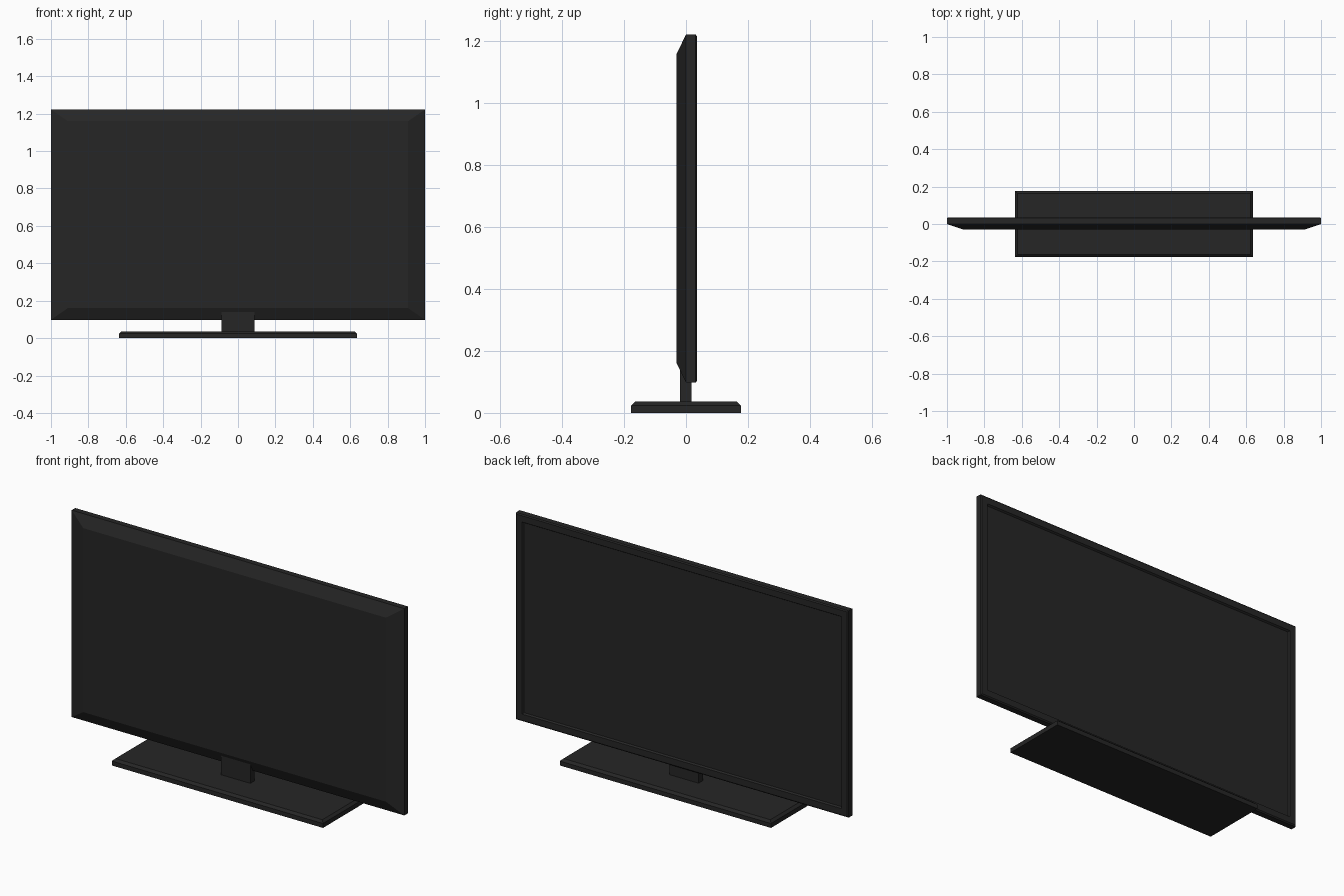
import bpy, bmesh

if "Cube" in bpy.data.objects:
    bpy.data.objects.remove(bpy.data.objects["Cube"])

mat = bpy.data.materials.new("black_plastic")
mat.diffuse_color = (0.019, 0.019, 0.019, 1)
mat.use_nodes = True
mat.node_tree.nodes["Principled BSDF"].inputs["Base Color"].default_value = mat.diffuse_color


def loft(name, rings, axis):
    """Skin a stack of rectangles (centre v, half u, half v, depth) along axis."""
    bm = bmesh.new()
    loops = []
    for cv, hu, hv, d in rings:
        loop = []
        for su, sv in ((-1, -1), (1, -1), (1, 1), (-1, 1)):
            u, v = su * hu, cv + sv * hv
            loop.append(bm.verts.new((u, v, d) if axis == 'Z' else (u, d, v)))
        loops.append(loop)
    for a, b in zip(loops, loops[1:]):
        for i in range(4):
            j = (i + 1) % 4
            bm.faces.new((a[i], a[j], b[j], b[i]))
    bm.faces.new(loops[0])
    bm.faces.new(loops[-1])
    bmesh.ops.recalc_face_normals(bm, faces=bm.faces)
    me = bpy.data.meshes.new(name)
    bm.to_mesh(me)
    bm.free()
    me.materials.append(mat)
    ob = bpy.data.objects.new(name, me)
    bpy.context.collection.objects.link(ob)
    return ob


# Panel: tapered rear shell, straight rim, chamfered bezel, recessed screen
Z, W, H = 0.66, 1.0, 0.562
loft("television_panel", [
    (Z, W - 0.09, H - 0.062, -0.03),
    (Z, W, H, 0.0),
    (Z, W, H, 0.031),
    (Z, W - 0.006, H - 0.006, 0.036),
    (Z, W - 0.040, H - 0.040, 0.036),
    (Z, W - 0.046, H - 0.046, 0.027),
], 'Y')

# Neck between panel and base
loft("stand_neck", [
    (-0.001, 0.088, 0.019, 0.03),
    (-0.001, 0.088, 0.019, 0.15),
], 'Z')

# Base plate with chamfered top edge
loft("stand_base", [
    (0, 0.635, 0.177, 0.0),
    (0, 0.635, 0.177, 0.024),
    (0, 0.622, 0.164, 0.036),
], 'Z')
